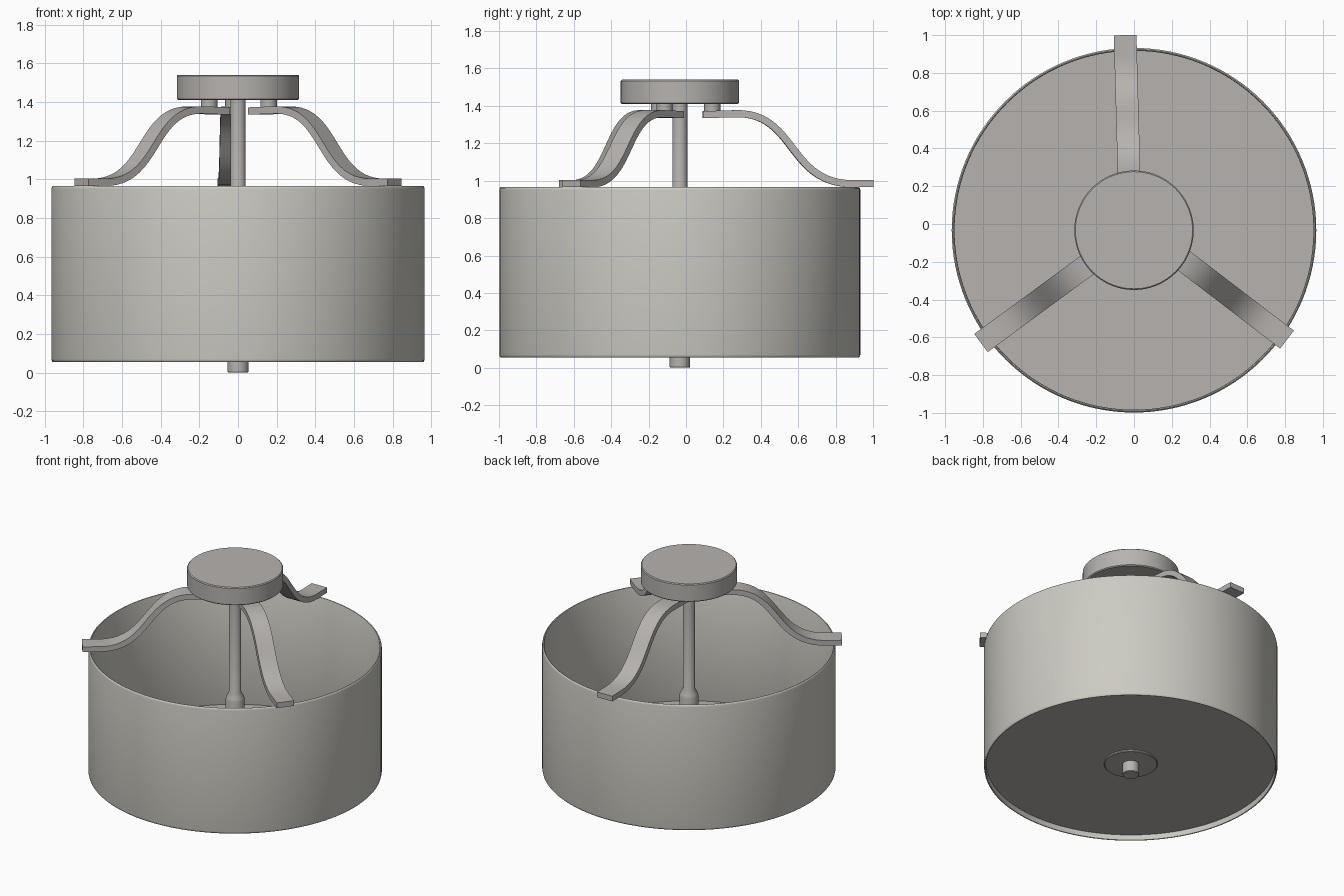
import bpy, bmesh, math
from mathutils import Vector
from mathutils.geometry import interpolate_bezier

if "Cube" in bpy.data.objects:
    bpy.data.objects.remove(bpy.data.objects["Cube"])

CY = -0.033  # the lamp axis sits slightly in front of the origin


def material(name, rgb):
    m = bpy.data.materials.new(name)
    m.diffuse_color = (*rgb, 1)
    m.use_nodes = True
    m.node_tree.nodes["Principled BSDF"].inputs["Base Color"].default_value = m.diffuse_color
    return m


METAL = material("brushed_metal", (0.47, 0.45, 0.43))
FABRIC = material("shade_fabric", (0.60, 0.59, 0.54))
DIFFUSER = material("diffuser_panel", (0.47, 0.45, 0.43))


def finish(bm, name, mat, location=(0, 0, 0)):
    bmesh.ops.recalc_face_normals(bm, faces=bm.faces)
    mesh = bpy.data.meshes.new(name)
    bm.to_mesh(mesh)
    bm.free()
    mesh.materials.append(mat)
    ob = bpy.data.objects.new(name, mesh)
    ob.location = location
    bpy.context.collection.objects.link(ob)
    bpy.ops.object.select_all(action='DESELECT')
    ob.select_set(True)
    bpy.context.view_layer.objects.active = ob
    bpy.ops.object.shade_smooth_by_angle(angle=math.radians(35))
    return ob


def lathe(name, profile, mat, x=0, y=CY, steps=96, closed=False):
    """Spin (radius, z) points around the vertical axis."""
    bm = bmesh.new()
    verts = [bm.verts.new((r, 0, z)) for r, z in profile]
    pairs = list(zip(verts, verts[1:]))
    if closed:
        pairs.append((verts[-1], verts[0]))
    edges = [bm.edges.new(p) for p in pairs]
    bmesh.ops.spin(bm, geom=verts + edges, axis=(0, 0, 1), cent=(0, 0, 0),
                   angle=math.tau, steps=steps)
    bmesh.ops.remove_doubles(bm, verts=bm.verts, dist=1e-5)
    return finish(bm, name, mat, (x, y, 0))


def disc(name, r, z0, z1, mat, bevel=0.0, x=0, y=CY, steps=64):
    b = bevel
    prof = [(0, z0), (r - b, z0), (r, z0 + b), (r, z1 - b), (r - b, z1), (0, z1)]
    if not b:
        prof = [(0, z0), (r, z0), (r, z1), (0, z1)]
    return lathe(name, prof, mat, x, y, steps)


# drum shade: thin open wall with rounded top and bottom rims
lathe("drum_shade", [
    (0.950, 0.065), (0.953, 0.057), (0.958, 0.055), (0.963, 0.060), (0.965, 0.070),
    (0.965, 0.950), (0.963, 0.960), (0.958, 0.965), (0.953, 0.963), (0.950, 0.955),
], FABRIC, steps=128, closed=True)

# diffuser panel across the bottom with its centre plate and finial
disc("diffuser", 0.951, 0.094, 0.104, DIFFUSER, steps=128)
disc("finial_plate", 0.175, 0.080, 0.096, METAL, bevel=0.004)
disc("finial", 0.055, 0.0, 0.085, METAL, bevel=0.004, steps=40)

# centre rod with a tapered collar at its lower part
lathe("centre_rod", [(0, 0.10), (0.062, 0.10), (0.062, 0.59), (0.058, 0.605),
                     (0.040, 0.64), (0.040, 1.42), (0, 1.42)], METAL, steps=48)

# ceiling canopy
disc("canopy", 0.316, 1.41, 1.54, METAL, bevel=0.006, steps=96)

# S-curved arm centre line: (distance along the arm, height)
curve = interpolate_bezier(Vector((0.17, 1.358, 0)), Vector((0.50, 1.370, 0)),
                           Vector((0.45, 0.984, 0)), Vector((0.80, 0.984, 0)), 28)
PATH = [Vector((0, 1.353))] + [p.to_2d() for p in curve] + [Vector((0.91, 0.984))]


def arm(name, outer_end, degrees, width=0.12, thick=0.038):
    a = math.radians(degrees)
    along = Vector((math.cos(a), math.sin(a), 0))
    side = Vector((-along.y, along.x, 0))
    start = Vector((*outer_end, 0)) - along * PATH[-1].x
    bm = bmesh.new()
    rings = []
    for i, p in enumerate(PATH):
        t = (PATH[min(i + 1, len(PATH) - 1)] - PATH[max(i - 1, 0)]).normalized()
        if i in (0, len(PATH) - 1):
            t = Vector((1, 0))
        n = Vector((-t.y, t.x)) * thick / 2
        ring = []
        for sw, sn in ((-1, -1), (1, -1), (1, 1), (-1, 1)):
            q = p + n * sn
            v = start + along * q.x + side * (sw * width / 2)
            ring.append(bm.verts.new((v.x, v.y, q.y)))
        rings.append(ring)
    for r0, r1 in zip(rings, rings[1:]):
        for k in range(4):
            bm.faces.new((r0[k], r0[(k + 1) % 4], r1[(k + 1) % 4], r1[k]))
    bm.faces.new(rings[0])
    bm.faces.new(rings[-1])
    finish(bm, name, METAL)
    return start, along


# three arms, each hung from the canopy by a short peg
for label, end, deg, s in (("back", (-0.047, 1.0), 91.6, 0.05),
                           ("left", (-0.81, -0.63), 216.3, 0.09),
                           ("right", (0.81, -0.612), 322.6, 0.09)):
    start, along = arm(label + "_arm", end, deg)
    c = start + along * s
    disc(label + "_peg", 0.043, 1.36, 1.415, METAL, x=c.x, y=c.y, steps=32)
